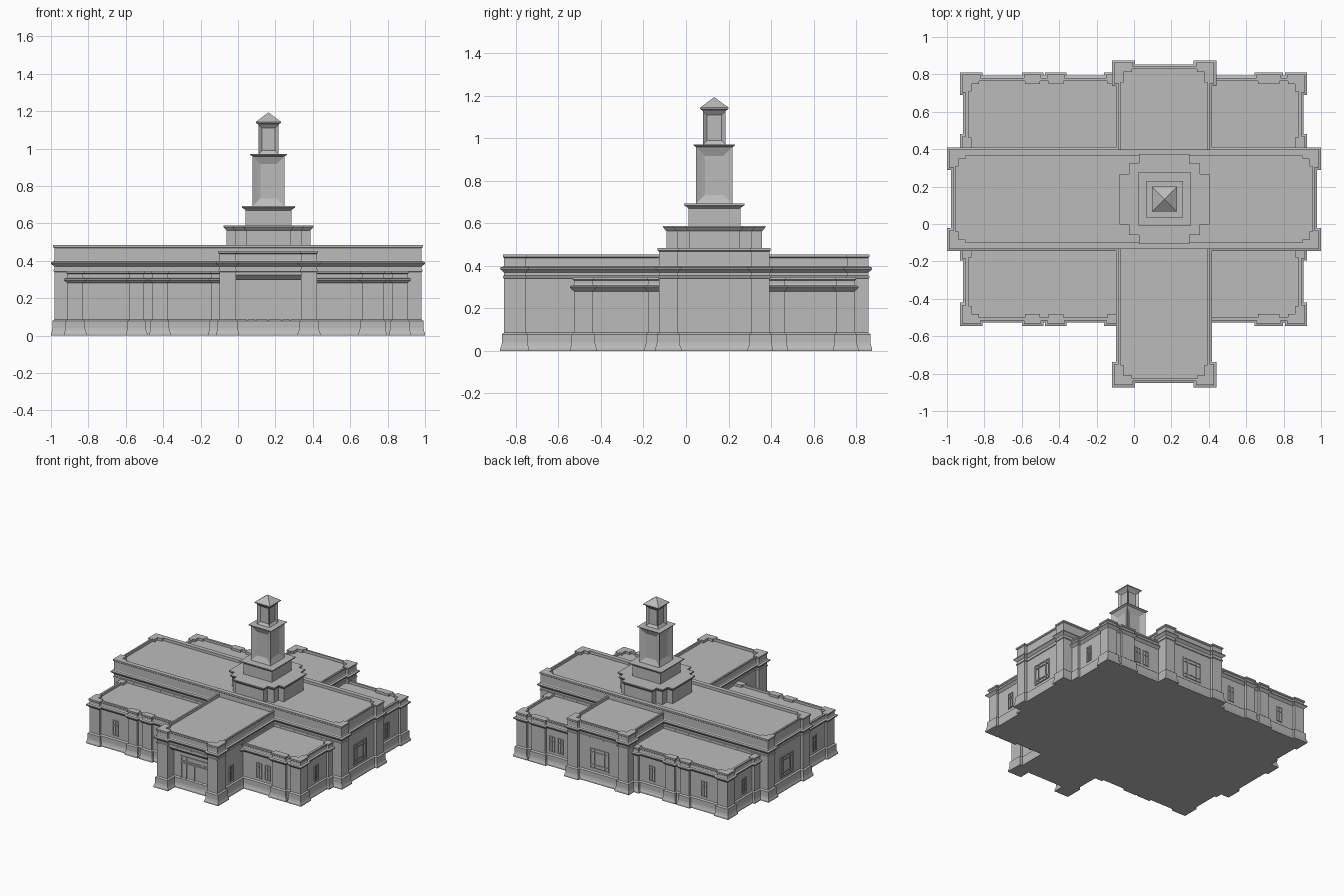
import bpy
import bmesh
import math

if "Cube" in bpy.data.objects:
    bpy.data.objects.remove(bpy.data.objects["Cube"])

stone = bpy.data.materials.new("grey_stone")
stone.use_nodes = True
stone.diffuse_color = (0.5, 0.5, 0.5, 1)
stone.node_tree.nodes["Principled BSDF"].inputs["Base Color"].default_value = (0.5, 0.5, 0.5, 1)


def finish(name, bm):
    bmesh.ops.recalc_face_normals(bm, faces=bm.faces[:])
    mesh = bpy.data.meshes.new(name)
    bm.to_mesh(mesh)
    bm.free()
    mesh.materials.append(stone)
    obj = bpy.data.objects.new(name, mesh)
    bpy.context.collection.objects.link(obj)
    return obj


def outline(x0, y0, x1, y1, recesses, d, front_d=None):
    """Counter-clockwise rectangle with recesses (south, east, north, west)."""
    s, e, n, w = recesses
    f = d if front_d is None else front_d
    pts = [(x0, y0)]
    for a, b in s:
        pts += [(a, y0), (a, y0 + f), (b, y0 + f), (b, y0)]
    pts.append((x1, y0))
    for a, b in e:
        pts += [(x1, a), (x1 - d, a), (x1 - d, b), (x1, b)]
    pts.append((x1, y1))
    for a, b in reversed(n):
        pts += [(b, y1), (b, y1 - d), (a, y1 - d), (a, y1)]
    pts.append((x0, y1))
    for a, b in reversed(w):
        pts += [(x0, b), (x0 + d, b), (x0 + d, a), (x0, a)]
    return pts


def offset(pts, o):
    """Push a right-angled outline outward by o."""
    def normal(p, q):
        dx, dy = q[0] - p[0], q[1] - p[1]
        length = math.hypot(dx, dy)
        return dy / length, -dx / length
    out = []
    for i, p in enumerate(pts):
        n1, n2 = normal(pts[i - 1], p), normal(p, pts[(i + 1) % len(pts)])
        out.append((p[0] + o * (n1[0] + n2[0]), p[1] + o * (n1[1] + n2[1])))
    return out


def loft(name, pts, profile, inner=None, roof=0):
    """Sweep an (offset, z) profile round an outline; inner sinks a roof behind a parapet."""
    bm = bmesh.new()

    def ring(points, z):
        return [bm.verts.new((x, y, z)) for x, y in points]

    def bridge(a, b):
        for i in range(len(a)):
            j = (i + 1) % len(a)
            bm.faces.new((a[i], a[j], b[j], b[i]))

    rings = [ring(offset(pts, o), z) for o, z in profile]
    for a, b in zip(rings, rings[1:]):
        bridge(a, b)
    bm.faces.new(rings[0])
    if inner:
        top, low = ring(inner, profile[-1][1]), ring(inner, roof)
        bridge(top, low)
        bm.faces.new(low)
        edges = [bm.edges.get((r[i - 1], r[i])) for r in (rings[-1], top) for i in range(len(r))]
        bmesh.ops.triangle_fill(bm, edges=edges, use_beauty=True)
    else:
        bm.faces.new(rings[-1])
    return finish(name, bm)


def box(bm, lo, hi):
    verts = bmesh.ops.create_cube(bm, size=1)["verts"]
    for v in verts:
        v.co = [(lo[k] + hi[k]) / 2 + v.co[k] * (hi[k] - lo[k]) for k in range(3)]


def lattice(name, axis, wall, side, us, zs, t=0.008):
    """Window frame: a bar on every u and z line, standing off a wall facing axis/side."""
    bm = bmesh.new()
    near, far = sorted((wall - side * 0.004, wall + side * 0.006))

    def bar(u0, u1, z0, z1):
        if axis == "y":
            box(bm, (u0, near, z0), (u1, far, z1))
        else:
            box(bm, (near, u0, z0), (far, u1, z1))
    h = t / 2
    for u in us:
        bar(u - h, u + h, zs[0] - h, zs[-1] + h)
    for z in zs:
        for u, v in zip(us, us[1:]):
            bar(u + h, v - h, z - h, z + h)
    return finish(name, bm)


# Shared profiles: flared plinth, overhanging cornice, parapet cap
PLINTH = [(0.018, 0), (0.018, 0.012), (0.013, 0.024), (0.01, 0.04), (0.01, 0.078), (0, 0.086)]


def upper(cornice, top, band=True):
    p = [(0, 0.34), (0.005, 0.343), (0.005, 0.352), (0, 0.354)] if band else []
    return p + [(0, cornice - 0.024), (0.004, cornice - 0.02), (0.018, cornice - 0.007),
                (0.018, cornice), (0.004, cornice + 0.004), (0, cornice + 0.01),
                (0, top - 0.016), (0.006, top - 0.011), (0.006, top)]


D, DW, T, B = 0.022, 0.018, 0.045, 0.017


def inner_of(r, recesses):
    return outline(r[0] + T, r[1] + T, r[2] - T, r[3] - T, recesses, -B)


# Long main hall
hall = (-0.982, -0.127, 0.982, 0.392)
ends, long_in = [(-0.04, 0.308)], [(-0.9, 0.9)]
loft("main_hall", outline(*hall, ([], ends, [], ends), D), PLINTH + upper(0.392, 0.483),
     inner_of(hall, (long_in, ends, long_in, ends)), 0.462)

# Cross hall: lower storey holds the deep entrance porch
cross = (-0.10, -0.855, 0.422, 0.857)
door, sides = [(-0.012, 0.337)], [(-0.755, 0.757)]
rec = (door, sides, door, sides)
loft("cross_hall_lower", outline(*cross, rec, D, 0.085), PLINTH + [(0, 0.325)])
loft("cross_hall_upper", outline(*cross, rec, D), [(0, 0.325)] + upper(0.392, 0.453),
     inner_of(cross, rec), 0.432)

# Sloped lintel over the entrance
bm = bmesh.new()
rows = [[bm.verts.new((x, y, z)) for y, z in
         ((-0.833, 0.326), (-0.803, 0.297), (-0.76, 0.297), (-0.76, 0.326))] for x in (-0.012, 0.337)]
for row in rows:
    bm.faces.new(row)
for i in range(4):
    j = (i + 1) % 4
    bm.faces.new((rows[0][i], rows[0][j], rows[1][j], rows[1][i]))
finish("entrance_lintel", bm)

# Low wings filling the corners
wing = (-0.913, -0.527, 0.907, 0.793)
long_rec = [(-0.828, -0.582), (-0.503, -0.457), (-0.378, -0.142), (0.40, 0.662), (0.778, 0.824)]
side_rec = [(-0.438, -0.178), (0.462, 0.708)]
rec = (long_rec, side_rec, long_rec, side_rec)
loft("wings", outline(*wing, rec, DW), PLINTH + upper(0.304, 0.346, False),
     inner_of(wing, rec), 0.328)

# Entrance doors and transoms
dy = cross[1] + 0.085
lattice("entrance_doors", "y", dy, -1, (0.05, 0.095, 0.163, 0.235, 0.28), (0.006, 0.2))
lattice("door_transoms", "y", dy, -1, (0.05, 0.095, 0.235, 0.28), (0.215, 0.25))

# Narrow windows on the wings and the cross hall
ZS = (0.108, 0.187, 0.222)


def narrow(name, axis, wall, side, c):
    lattice(name, axis, wall, side, (c - 0.022, c, c + 0.022), ZS, 0.006)


for label, wall, side in (("front", wing[1] + DW, -1), ("back", wing[3] - DW, 1)):
    for i, c in enumerate((-0.70, -0.25, 0.54, 0.614)):
        narrow(f"{label}_window_{i + 1}", "y", wall, side, c)
for label, k, side in (("right", 0, -1), ("left", 2, 1)):
    for i, c in enumerate((-0.305, 0.563)):
        narrow(f"{label}_wing_window_{i + 1}", "x", wing[k] - side * DW, side, c)
    narrow(f"{label}_cross_hall_window", "x", cross[k] - side * D, side, -0.655)

# Large square windows on the hall ends
BIG = (0.108, 0.135, 0.232, 0.258)
for label, k, side in (("right", 0, -1), ("left", 2, 1)):
    lattice(f"{label}_hall_window", "x", hall[k] - side * D, side, (0.055, 0.09, 0.172, 0.205), BIG)
lattice("back_hall_window", "y", cross[3] - D, 1, (0.085, 0.12, 0.205, 0.24), BIG)

# Tower: stepped cross base
CX, CY = 0.163, 0.133
a, b, c = 0.225, 0.176, 0.12
quarter = [(a, -c), (a, c), (b, c), (b, b), (c, b)]
plan = []
for turn in range(4):
    plan += quarter
    quarter = [(-y, x) for x, y in quarter]
loft("tower_base", [(CX + x, CY + y) for x, y in plan],
     [(0, 0.44), (0, 0.563), (0.004, 0.567), (0.015, 0.58), (0.015, 0.588)])


def square(r):
    return [(CX - r, CY - r), (CX + r, CY - r), (CX + r, CY + r), (CX - r, CY + r)]


def tier(name, r, z0, z1, over, lip, panel=None):
    loft(name, square(r), [(0, z0), (0, z1 - lip)])
    if panel:
        obj = bpy.data.objects[name]
        bm = bmesh.new()
        bm.from_mesh(obj.data)
        for thickness, depth in panel:
            faces = [f for f in bm.faces if abs(f.normal.z) < 0.1 and f.select] or \
                    [f for f in bm.faces if abs(f.normal.z) < 0.1]
            for f in bm.faces:
                f.select = False
            bmesh.ops.inset_individual(bm, faces=faces, thickness=thickness, depth=depth)
            for f in faces:
                f.select = True
        bm.to_mesh(obj.data)
        bm.free()
    loft(name + "_cornice", square(r),
         [(0, z1 - lip), (0.004, z1 - lip * 0.8), (over, z1 - lip * 0.35), (over, z1)])


tier("tower_second_tier", 0.122, 0.588, 0.692, 0.02, 0.022)
tier("tower_shaft", 0.085, 0.692, 0.97, 0.013, 0.012, [(0.038, -0.012), (0.02, -0.006)])
tier("tower_lantern", 0.053, 0.97, 1.143, 0.014, 0.016, [(0.026, -0.014)])

# Pyramid cap
bm = bmesh.new()
base = [bm.verts.new((x, y, 1.143)) for x, y in square(0.067)]
tip = bm.verts.new((CX, CY, 1.193))
bm.faces.new(base)
for i in range(4):
    bm.faces.new((base[i], base[(i + 1) % 4], tip))
finish("tower_cap", bm)
